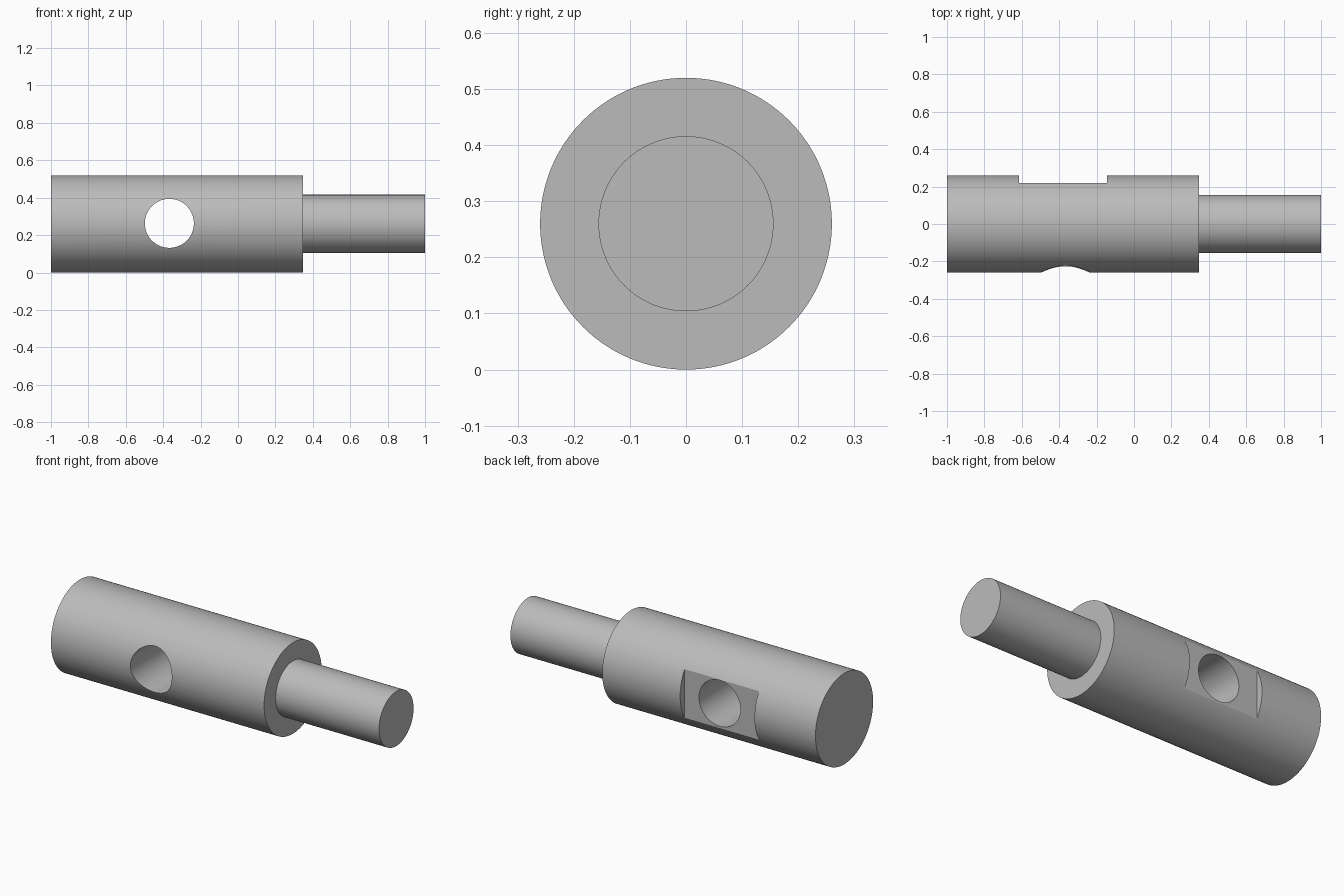
import bpy
import math

if "Cube" in bpy.data.objects:
    bpy.data.objects.remove(bpy.data.objects["Cube"])

R = 0.26          # body radius, also the axis height
HOLE_X = -0.367

steel = bpy.data.materials.new("plain grey")
steel.diffuse_color = (0.5, 0.5, 0.5, 1)
steel.use_nodes = True
steel.node_tree.nodes["Principled BSDF"].inputs["Base Color"].default_value = steel.diffuse_color


def lathe_x(name, profile, sides=128):
    """Revolve (x, radius) points about the horizontal axis, with end caps."""
    verts, faces = [], []
    for x, r in profile:
        for i in range(sides):
            a = 2 * math.pi * i / sides
            verts.append((x, r * math.cos(a), R + r * math.sin(a)))
    for k in range(len(profile) - 1):
        for i in range(sides):
            j = (i + 1) % sides
            a, b = k * sides, (k + 1) * sides
            faces.append((a + i, b + i, b + j, a + j))
    last = (len(profile) - 1) * sides
    faces.append(tuple(range(sides)))
    faces.append(tuple(last + i for i in reversed(range(sides))))
    mesh = bpy.data.meshes.new(name)
    # Reverse the winding so that every normal points outward
    mesh.from_pydata(verts, [], [f[::-1] for f in faces])
    mesh.materials.append(steel)
    obj = bpy.data.objects.new(name, mesh)
    bpy.context.collection.objects.link(obj)
    return obj


def cut(target, cutter):
    """Subtract the cutter, then remove it."""
    cutter.data.materials.append(steel)
    cutter.hide_render = True
    mod = target.modifiers.new("cut", 'BOOLEAN')
    mod.operation = 'DIFFERENCE'
    mod.solver = 'EXACT'
    mod.object = cutter
    bpy.context.view_layer.objects.active = target
    bpy.ops.object.modifier_apply(modifier=mod.name)
    bpy.data.objects.remove(cutter)


# Thick body stepping down to a thin pin
shaft = lathe_x("stepped_shaft", [(-1, R), (0.347, R), (0.347, 0.156), (1, 0.156)])

# Shallow flat milled into the back
bpy.ops.mesh.primitive_cube_add(size=1, location=(-0.38, 0.37, R))
flat = bpy.context.object
flat.name = "flat_cutter"
flat.scale = (0.47, 0.3, 0.8)
cut(shaft, flat)

# Cross hole from front to back
bpy.ops.mesh.primitive_cylinder_add(vertices=96, radius=0.131, depth=1,
                                    location=(HOLE_X, 0, R + 0.003),
                                    rotation=(math.pi / 2, 0, 0))
hole = bpy.context.object
hole.name = "hole_cutter"
cut(shaft, hole)

# Smooth round walls, crisp edges
bpy.ops.object.select_all(action='DESELECT')
shaft.select_set(True)
bpy.context.view_layer.objects.active = shaft
bpy.ops.object.shade_smooth_by_angle(angle=math.radians(25))
